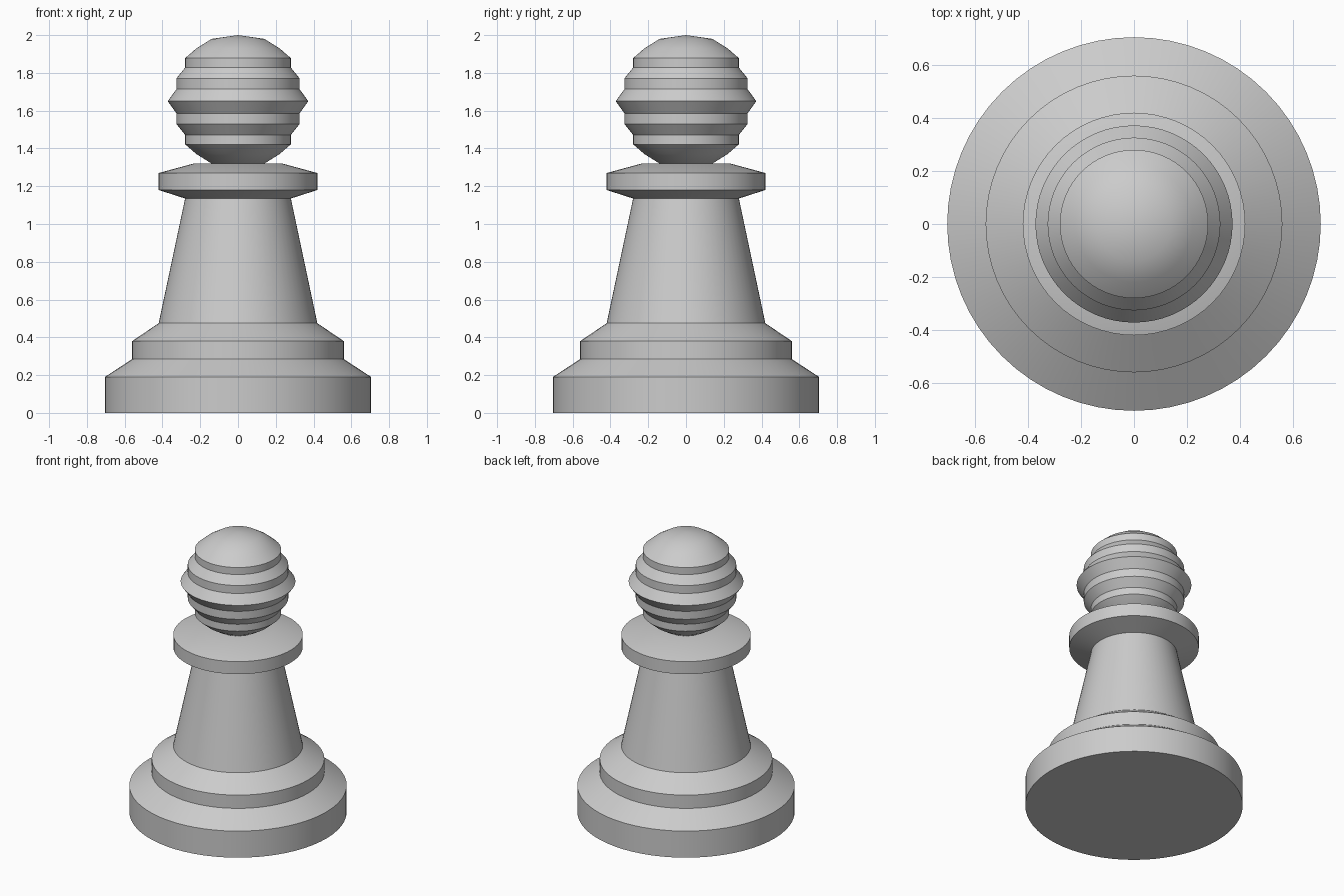
import bpy
import bmesh
import math

if "Cube" in bpy.data.objects:
    bpy.data.objects.remove(bpy.data.objects["Cube"], do_unlink=True)

SEGMENTS = 64

grey = bpy.data.materials.new("plain_grey")
grey.use_nodes = True
grey.diffuse_color = (0.6, 0.6, 0.6, 1)
grey.node_tree.nodes["Principled BSDF"].inputs["Base Color"].default_value = (0.6, 0.6, 0.6, 1)


def lathe(name, profile):
    """Turn a (radius, height) profile, starting and ending on the axis, around z."""
    bm = bmesh.new()
    verts = [bm.verts.new((r, 0, z)) for r, z in profile]
    edges = [bm.edges.new(pair) for pair in zip(verts, verts[1:])]
    bmesh.ops.spin(bm, geom=verts + edges, cent=(0, 0, 0), axis=(0, 0, 1),
                   angle=math.tau, steps=SEGMENTS, use_merge=True)
    bmesh.ops.remove_doubles(bm, verts=bm.verts, dist=0.0005)
    bmesh.ops.recalc_face_normals(bm, faces=bm.faces)
    mesh = bpy.data.meshes.new(name)
    bm.to_mesh(mesh)
    bm.free()
    mesh.materials.append(grey)
    obj = bpy.data.objects.new(name, mesh)
    bpy.context.collection.objects.link(obj)
    bpy.ops.object.select_all(action="DESELECT")
    obj.select_set(True)
    bpy.context.view_layer.objects.active = obj
    bpy.ops.object.shade_smooth_by_angle(angle=math.radians(28))
    return obj


# Stepped base, tapering stem and collar
lathe("base_stem_and_collar", [
    (0, 0), (0.705, 0), (0.705, 0.19),
    (0.56, 0.285), (0.56, 0.38),
    (0.42, 0.475), (0.28, 1.135),
    (0.42, 1.18), (0.42, 1.27),
    (0.235, 1.32), (0, 1.32),
])

# Ribbed ball: upper half outline, mirrored about the widest rib
MIDDLE = 1.65
upper = [(0.372, 0), (0.326, 0.064), (0.326, 0.121), (0.28, 0.178),
         (0.28, 0.228), (0.22, 0.28), (0.14, 0.33), (0, 0.35)]
lower = [(r, -h) for r, h in reversed(upper[1:])]
lathe("ribbed_head", [(r, MIDDLE + h) for r, h in lower + upper])
